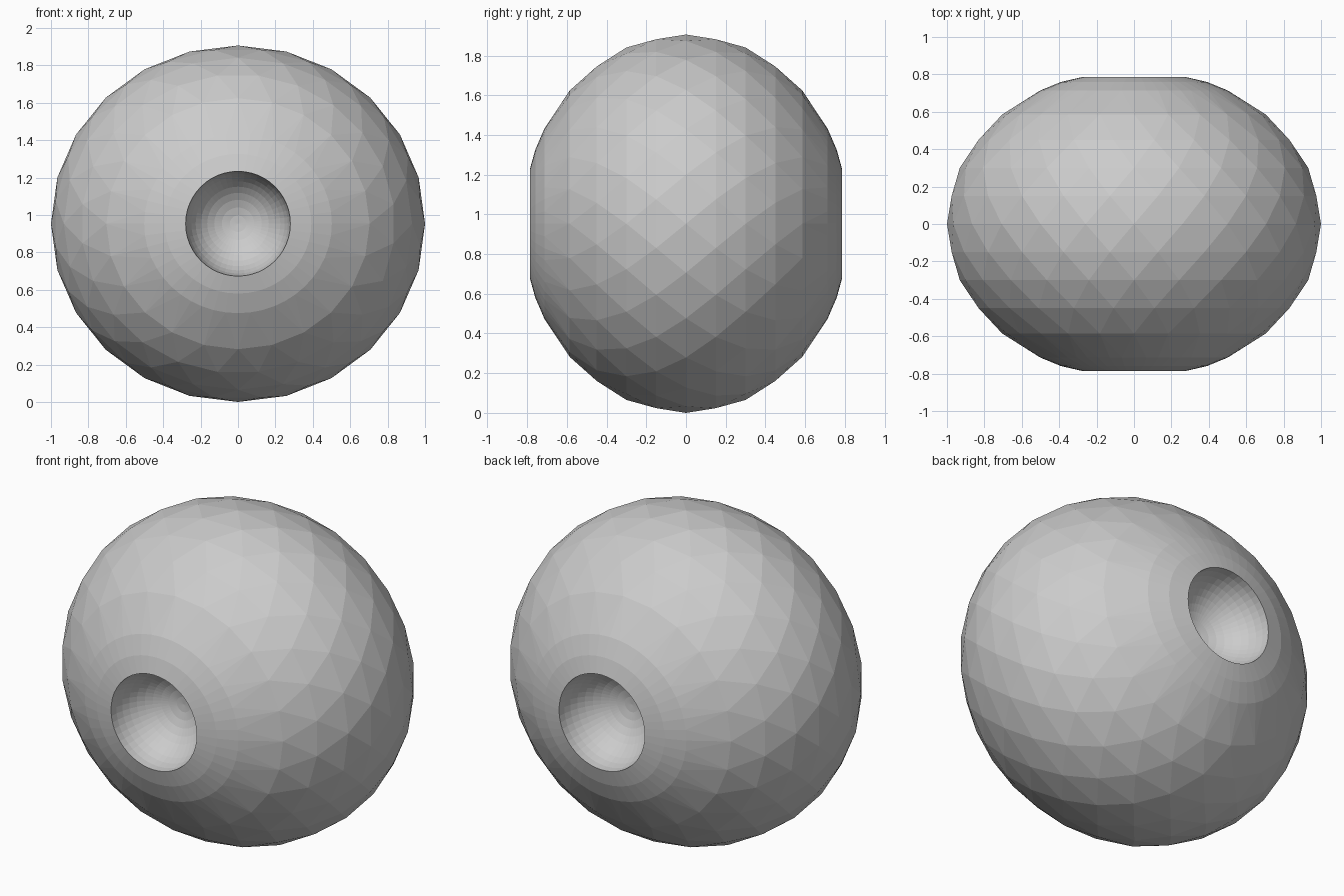
import bpy, bmesh
from math import sin, cos, pi, sqrt

if "Cube" in bpy.data.objects:
    bpy.data.objects.remove(bpy.data.objects["Cube"])

CZ, RX, RY, RZ = 0.953, 1.0, 0.825, 0.953   # centre height and half sizes
HOLE = 0.28                                 # dent radius
RIM_Y = 0.785

bm = bmesh.new()

def ring(rx, rz, y, n, shift=0.0):
    return [bm.verts.new((rx * cos(2 * pi * (i + shift) / n), y,
                          CZ + rz * sin(2 * pi * (i + shift) / n))) for i in range(n)]

def body_ring(t, n, side, shift):
    r = sqrt(1 - t * t)
    return ring(RX * r, RZ * r, side * RY * t, n, shift)

def stagger(a, b, forward):
    """Triangle strip between two rings offset by half a step."""
    n = len(a)
    for i in range(n):
        j = (i + 1) % n
        if forward:
            bm.faces.new((a[i], a[j], b[i]))
            bm.faces.new((a[j], b[j], b[i]))
        else:
            bm.faces.new((a[i], a[j], b[j]))
            bm.faces.new((a[i], b[j], b[i]))

def double(a, b):
    """Join a ring to one with twice as many points."""
    n = len(a)
    for i in range(n):
        j = (i + 1) % n
        p, q, r = b[2 * i], b[2 * i + 1], b[(2 * i + 2) % (2 * n)]
        bm.faces.new((a[i], q, p))
        bm.faces.new((a[i], a[j], q))
        bm.faces.new((a[j], r, q))

def quads(a, b):
    n = len(a)
    for i in range(n):
        j = (i + 1) % n
        bm.faces.new((a[i], a[j], b[j], b[i]))

equator = body_ring(0, 24, 1, 0)
for side in (-1, 1):
    # faceted outer shell
    prev = equator
    for k, t in enumerate((0.182, 0.364, 0.545, 0.71)):
        nxt = body_ring(t, 24, side, 0.5 * ((k + 1) % 2))
        stagger(prev, nxt, k % 2 == 0)
        prev = nxt
    # smoother collar around the dent
    collar = body_ring(0.865, 48, side, 0)
    double(prev, collar)
    prev = collar
    mid = body_ring(0.92, 48, side, 0)
    quads(prev, mid)
    prev = mid
    rim = ring(HOLE, HOLE, side * RIM_Y, 48)
    quads(prev, rim)
    prev = rim
    # hemispherical dent
    for k in range(1, 10):
        a = k * pi / 20
        nxt = ring(HOLE * cos(a), HOLE * cos(a), side * (RIM_Y - HOLE * sin(a)), 48)
        quads(prev, nxt)
        prev = nxt
    tip = bm.verts.new((0, side * (RIM_Y - HOLE), CZ))
    for i in range(48):
        bm.faces.new((prev[i], prev[(i + 1) % 48], tip))

bmesh.ops.recalc_face_normals(bm, faces=bm.faces)
mesh = bpy.data.meshes.new("dented_ball")
bm.to_mesh(mesh)
bm.free()
obj = bpy.data.objects.new("dented_ball", mesh)
bpy.context.collection.objects.link(obj)
